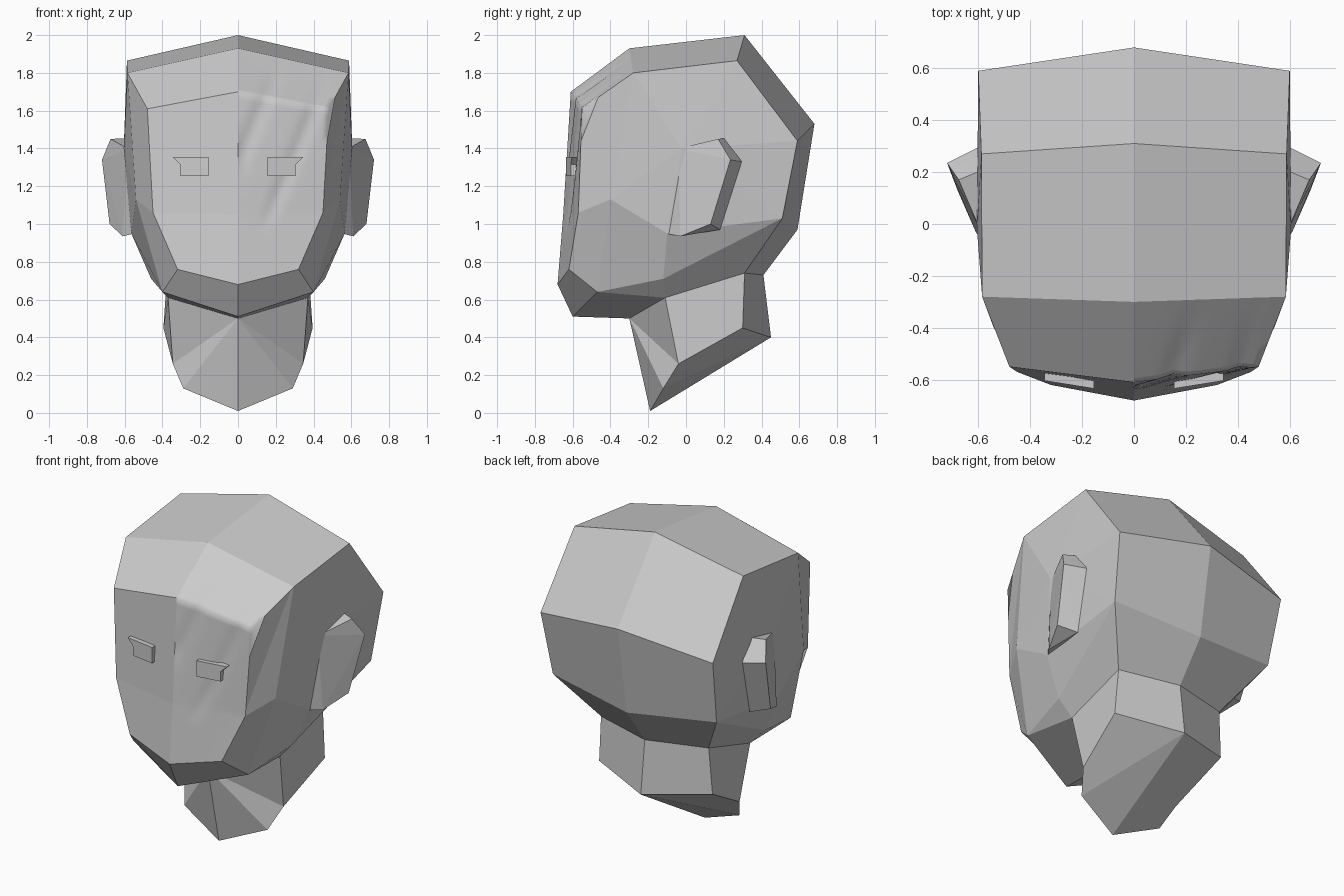
import bpy, bmesh, math

if "Cube" in bpy.data.objects:
    bpy.data.objects.remove(bpy.data.objects["Cube"])

skin = bpy.data.materials.new("plain_grey")
skin.diffuse_color = (0.6, 0.6, 0.6, 1)
skin.use_nodes = True
skin.node_tree.nodes["Principled BSDF"].inputs["Base Color"].default_value = skin.diffuse_color


def make_object(name, bm):
    bmesh.ops.recalc_face_normals(bm, faces=bm.faces[:])
    mesh = bpy.data.meshes.new(name)
    bm.to_mesh(mesh)
    bm.free()
    mesh.materials.append(skin)
    obj = bpy.data.objects.new(name, mesh)
    bpy.context.collection.objects.link(obj)
    return obj


# Head profile: each landmark has a centre point and a side point
RING = {
    "throat": ((0, -.30, .50), (.37, -.11, .61)),
    "jaw": ((0, -.60, .51), (.40, -.47, .64)),
    "chin": ((0, -.68, .68), (.32, -.62, .76)),
    "nose": ((0, -.65, 1.05), (.45, -.57, 1.06)),
    "hair": ((0, -.61, 1.70), (.48, -.55, 1.61)),
    "top": ((0, -.30, 1.93), (.585, -.28, 1.80)),
    "crown": ((0, .31, 2.0), (.588, .27, 1.865)),
    "back": ((0, .68, 1.53), (.60, .59, 1.44)),
    "low": ((0, .59, .97), (.57, .51, 1.03)),
    "nape": ((0, .41, .73), (.375, .31, .74)),
    "neck": ((0, .45, .40), (.395, .30, .45)),
    "tip": ((0, -.19, .01), (.29, -.12, .13)),
}
# Extra points on the side of the head and neck
EXTRA = {
    "collar": (.345, -.04, .26), "cheek": (.54, -.40, 1.13),
    "jaw_mid": (.46, -.12, .71), "ear_low": (.565, -.10, .95),
    "temple": (.605, -.02, 1.40),
}
# Side faces; a trailing 0 means the centre point of that landmark
NECK_FACES = [
    ("neck0", "tip0", "tip"), ("neck0", "tip", "collar", "neck"),
    ("tip0", "throat0", "tip"), ("throat0", "collar", "tip"),
    ("throat0", "throat", "collar"), ("throat", "nape", "neck", "collar"),
]
HEAD_FACES = [
    ("jaw", "jaw_mid", "throat"), ("jaw_mid", "low", "nape", "throat"),
    ("chin", "nose", "cheek", "jaw"), ("nose", "hair", "top", "cheek"),
    ("jaw", "cheek", "ear_low", "jaw_mid"), ("jaw_mid", "ear_low", "low"),
    ("top", "temple", "cheek"), ("cheek", "temple", "ear_low"),
    ("top", "crown", "temple"), ("crown", "back", "temple"),
    ("back", "low", "temple"), ("temple", "low", "ear_low"),
]

bm = bmesh.new()
centre = {k + "0": bm.verts.new(c) for k, (c, s) in RING.items()}
side_points = {k: s for k, (c, s) in RING.items()} | EXTRA
order = list(RING)
front = []
for sign in (1, -1):
    pts = dict(centre)
    for k, (x, y, z) in side_points.items():
        pts[k] = bm.verts.new((sign * x, y, z))
    # Strip of panels running over the head from throat to neck
    for a, b in zip(order[:-2], order[1:-1]):
        f = bm.faces.new([pts[k] for k in (a + "0", b + "0", b, a)])
        if sign == 1 and a in ("chin", "nose", "hair"):
            front.append(f)
    for names in NECK_FACES + HEAD_FACES:
        bm.faces.new([pts[k] for k in names])
bmesh.ops.recalc_face_normals(bm, faces=bm.faces[:])

# Shallow diagonal grooves across one half of the face
edges = list({e for f in front for e in f.edges})
bmesh.ops.subdivide_edges(bm, edges=edges, cuts=15, use_grid_fill=True)


def groove(x, z):
    fade = max(0, min(1, (z - .95) / .2, (1.88 - z) / .15, (.48 - x) / .08, x / .03))
    a = math.exp(-((x - .16 - .42 * (z - 1.70)) / .035) ** 2)
    b = math.exp(-((x - .40 - .42 * (z - 1.60)) / .03) ** 2)
    return .014 * fade * (a + b)


for v in bm.verts:
    if v.co.x > 0 and v.co.y < -.28 and v.co.z > .95:
        v.co.y += groove(v.co.x, v.co.z)
for f in bm.faces:
    f.smooth = f.calc_area() < .003
make_object("head", bm)

# Ears: flared wedges against the sides of the head
EAR = [(.585, -.04, 1.40), (.55, -.11, .95), (.675, .17, 1.45), (.72, .235, 1.34),
       (.68, .13, 1.0), (.61, -.03, .935), (.58, .21, 1.455), (.60, .295, 1.33),
       (.57, .18, .97)]
# Eyes: thin blocks with the lid drawn out to the side
EYE = [(.155, 1.255), (.305, 1.255), (.305, 1.315), (.345, 1.355), (.155, 1.355)]
for s, label in ((1, "right"), (-1, "left")):
    bm = bmesh.new()
    for x, y, z in EAR:
        bm.verts.new((s * x, y, z))
    bmesh.ops.convex_hull(bm, input=bm.verts[:])
    make_object("ear_" + label, bm)

    bm = bmesh.new()
    rows = [[bm.verts.new((s * x, -.634 + .16 * (x - .155) + d, z)) for x, z in EYE]
            for d in (0, .05)]
    bm.faces.new(rows[0])
    bm.faces.new(rows[1])
    for i in range(5):
        j = (i + 1) % 5
        bm.faces.new((rows[0][i], rows[0][j], rows[1][j], rows[1][i]))
    make_object("eye_" + label, bm)
